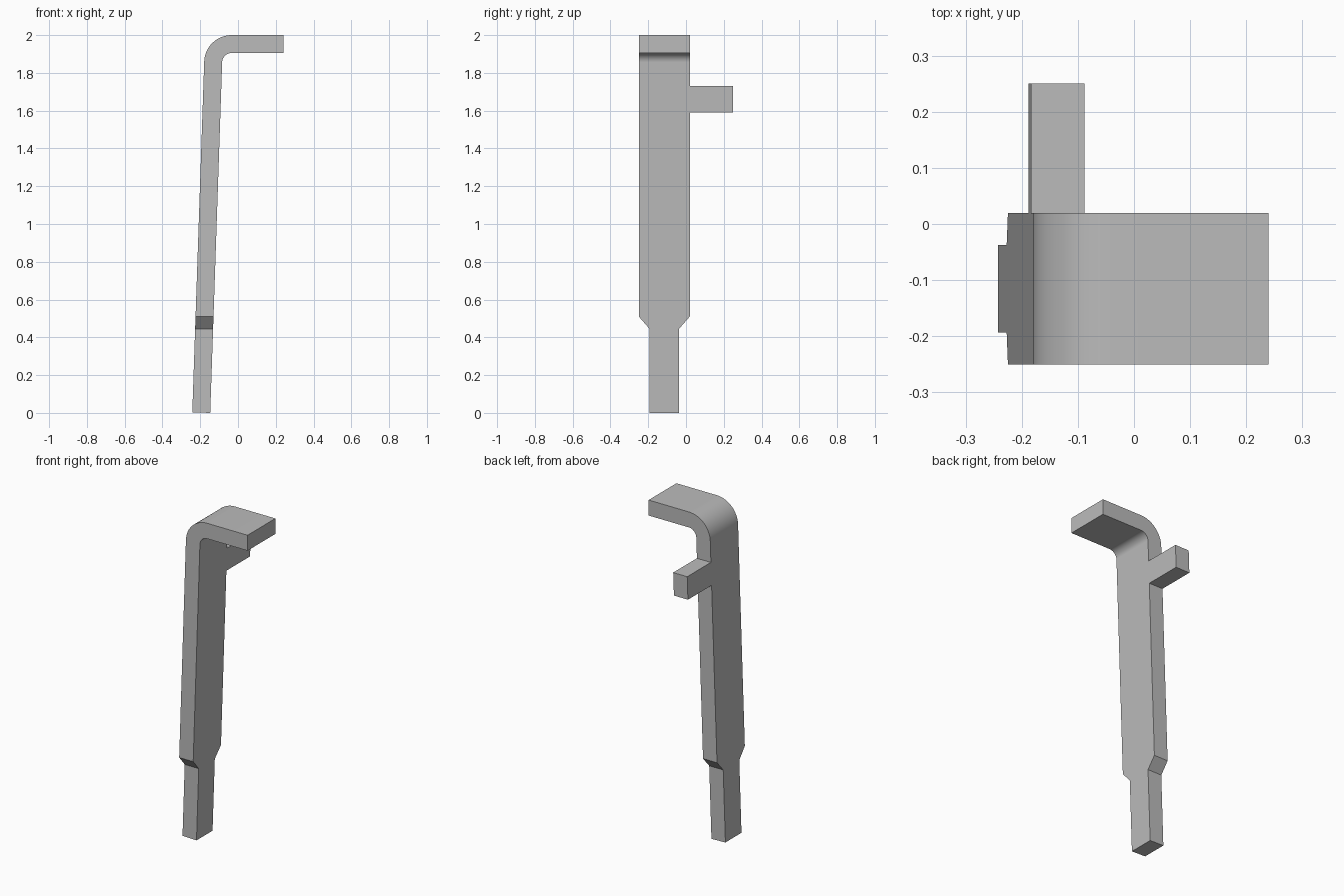
import bpy, bmesh, math
from mathutils import Vector

if "Cube" in bpy.data.objects:
    bpy.data.objects.remove(bpy.data.objects["Cube"], do_unlink=True)

grey = bpy.data.materials.new("plain_grey")
grey.use_nodes = True
colour = (0.5, 0.5, 0.5, 1)
grey.diffuse_color = colour
grey.node_tree.nodes["Principled BSDF"].inputs["Base Color"].default_value = colour

THICK = 0.095
TILT = math.atan(0.034)
INNER_R = 0.05
MID_Y = -0.115
WIDE, NARROW = 0.135, 0.078
along = Vector((math.sin(TILT), 0, math.cos(TILT)))
across = Vector((-math.cos(TILT), 0, math.sin(TILT)))
foot = Vector((-0.147, 0, 0))


def loft(name, sections):
    """Skin a closed solid over a list of four-cornered sections."""
    bm = bmesh.new()
    rings = [[bm.verts.new(p) for p in s] for s in sections]
    for a, b in zip(rings, rings[1:]):
        for i in range(4):
            j = (i + 1) % 4
            bm.faces.new((a[i], a[j], b[j], b[i]))
    bm.faces.new(rings[0])
    bm.faces.new(rings[-1])
    bmesh.ops.recalc_face_normals(bm, faces=bm.faces)
    mesh = bpy.data.meshes.new(name)
    bm.to_mesh(mesh)
    bm.free()
    mesh.materials.append(grey)
    obj = bpy.data.objects.new(name, mesh)
    bpy.context.collection.objects.link(obj)
    return obj


def section(inner, outer, y0, y1):
    return [Vector((p.x, y, p.z)) for p, y in
            ((inner, y0), (inner, y1), (outer, y1), (outer, y0))]


def bar_section(inner, direction, half):
    return section(inner, inner + direction * THICK, MID_Y - half, MID_Y + half)


def level_section(z, y0, y1):
    """Horizontal cut through the leaning bar."""
    inner = foot + along * (z / along.z)
    return section(inner, inner + Vector((-THICK / along.z, 0, 0)), y0, y1)


# Bent bar: narrow tang, tapered shoulder, leaning blade, rounded bend, top flange
parts = [bar_section(foot, across, NARROW)]
for z, half in ((0.445, NARROW), (0.51, WIDE)):
    parts.append(level_section(z, MID_Y - half, MID_Y + half))

bend_z = 2 - THICK - INNER_R
centre = Vector((foot.x + bend_z * math.tan(TILT) + INNER_R / math.cos(TILT), 0, bend_z))
STEPS = 16
for i in range(STEPS + 1):
    a = (math.pi - TILT) + (math.pi / 2 - math.pi + TILT) * i / STEPS
    d = Vector((math.cos(a), 0, math.sin(a)))
    parts.append(bar_section(centre + d * INNER_R, d, WIDE))
parts.append(bar_section(Vector((0.24, 0, 2 - THICK)), Vector((0, 0, 1)), WIDE))
bar = loft("bent_bar", parts)

# Side tab, leaning with the blade
loft("side_tab", [level_section(z, MID_Y + WIDE, 0.25) for z in (1.59, 1.73)])

# Smooth the bend, keep the edges crisp and the flats flat
bpy.ops.object.select_all(action='DESELECT')
bar.select_set(True)
bpy.context.view_layer.objects.active = bar
bpy.ops.object.shade_smooth_by_angle(angle=math.radians(30))
weighted = bar.modifiers.new("flat_sides", 'WEIGHTED_NORMAL')
weighted.keep_sharp = True
